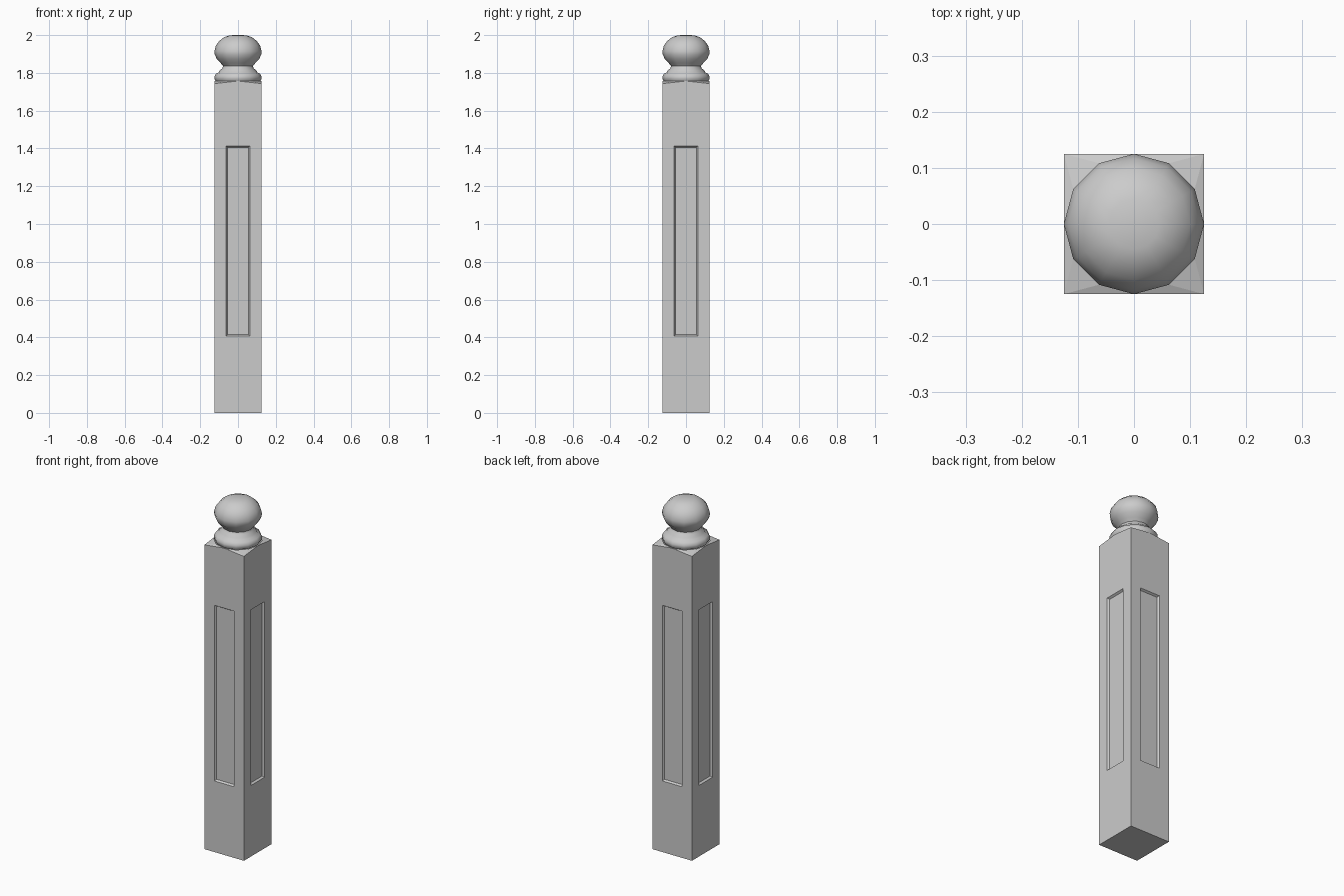
import bpy, bmesh, math
from mathutils import Matrix

cube = bpy.data.objects.get("Cube")
if cube:
    bpy.data.objects.remove(cube, do_unlink=True)

paint = bpy.data.materials.new("light_grey")
paint.use_nodes = True
GREY = (0.6, 0.6, 0.6, 1)
paint.diffuse_color = GREY
paint.node_tree.nodes["Principled BSDF"].inputs["Base Color"].default_value = GREY

HALF = 0.125       # half width of the post
CORNER_Z = 1.743   # post corners
RIM_Z = 1.757      # middle of each side, under the finial
SIDES = 12


def make_object(name, bm):
    bmesh.ops.remove_doubles(bm, verts=bm.verts, dist=1e-5)
    bmesh.ops.recalc_face_normals(bm, faces=bm.faces)
    mesh = bpy.data.meshes.new(name)
    bm.to_mesh(mesh)
    bm.free()
    mesh.materials.append(paint)
    obj = bpy.data.objects.new(name, mesh)
    bpy.context.collection.objects.link(obj)
    return obj


def rect(half_w, low, high, y):
    return [(-half_w, y, low), (half_w, y, low), (half_w, y, high), (-half_w, y, high)]


def add_face(bm, points, turn):
    bm.faces.new([bm.verts.new(turn @ Matrix.Translation(p).translation) for p in points])


# Square post: one side with its sunken panel and top corner, turned four times
bm = bmesh.new()
outer = rect(HALF, 0, CORNER_Z, -HALF)
frame = rect(0.0625, 0.407, 1.413, -HALF)
panel = rect(0.0555, 0.414, 1.406, -HALF + 0.011)
peak = (0, -HALF, RIM_Z)
for k in range(4):
    turn = Matrix.Rotation(k * math.pi / 2, 3, "Z")
    for i in range(4):
        j = (i + 1) % 4
        add_face(bm, [outer[i], outer[j], frame[j], frame[i]], turn)
        add_face(bm, [frame[i], frame[j], panel[j], panel[i]], turn)
    add_face(bm, panel, turn)
    add_face(bm, [outer[3], outer[2], peak], turn)
    # Sloping corner, fanned up to the finial rim
    for s in range(3):
        a, b = (math.tau * (s + d) / SIDES for d in (0, 1))
        add_face(bm, [(HALF, HALF, CORNER_Z),
                      (HALF * math.cos(a), HALF * math.sin(a), RIM_Z),
                      (HALF * math.cos(b), HALF * math.sin(b), RIM_Z)], turn)
add_face(bm, [(x, y, 0) for x, y in ((-HALF, -HALF), (-HALF, HALF), (HALF, HALF), (HALF, -HALF))],
         Matrix.Identity(3))
make_object("post", bm)

# Turned ball finial with a moulded collar
profile = [(0.118, 1.755), (0.125, 1.768), (0.125, 1.78), (0.117, 1.795), (0.102, 1.803),
           (0.098, 1.812), (0.083, 1.824), (0.079, 1.836), (0.092, 1.852), (0.112, 1.873),
           (0.123, 1.897), (0.125, 1.915), (0.117, 1.945), (0.1, 1.968), (0.075, 1.988),
           (0.045, 1.999), (0, 2.0)]
bm = bmesh.new()
verts = [bm.verts.new((r, 0, z)) for r, z in profile]
edges = [bm.edges.new(pair) for pair in zip(verts, verts[1:])]
bmesh.ops.spin(bm, geom=verts + edges, cent=(0, 0, 0), axis=(0, 0, 1),
               angle=math.tau, steps=SIDES, use_duplicate=False)
finial = make_object("finial", bm)
bpy.ops.object.select_all(action="DESELECT")
finial.select_set(True)
bpy.context.view_layer.objects.active = finial
bpy.ops.object.shade_smooth_by_angle(angle=math.radians(50))
